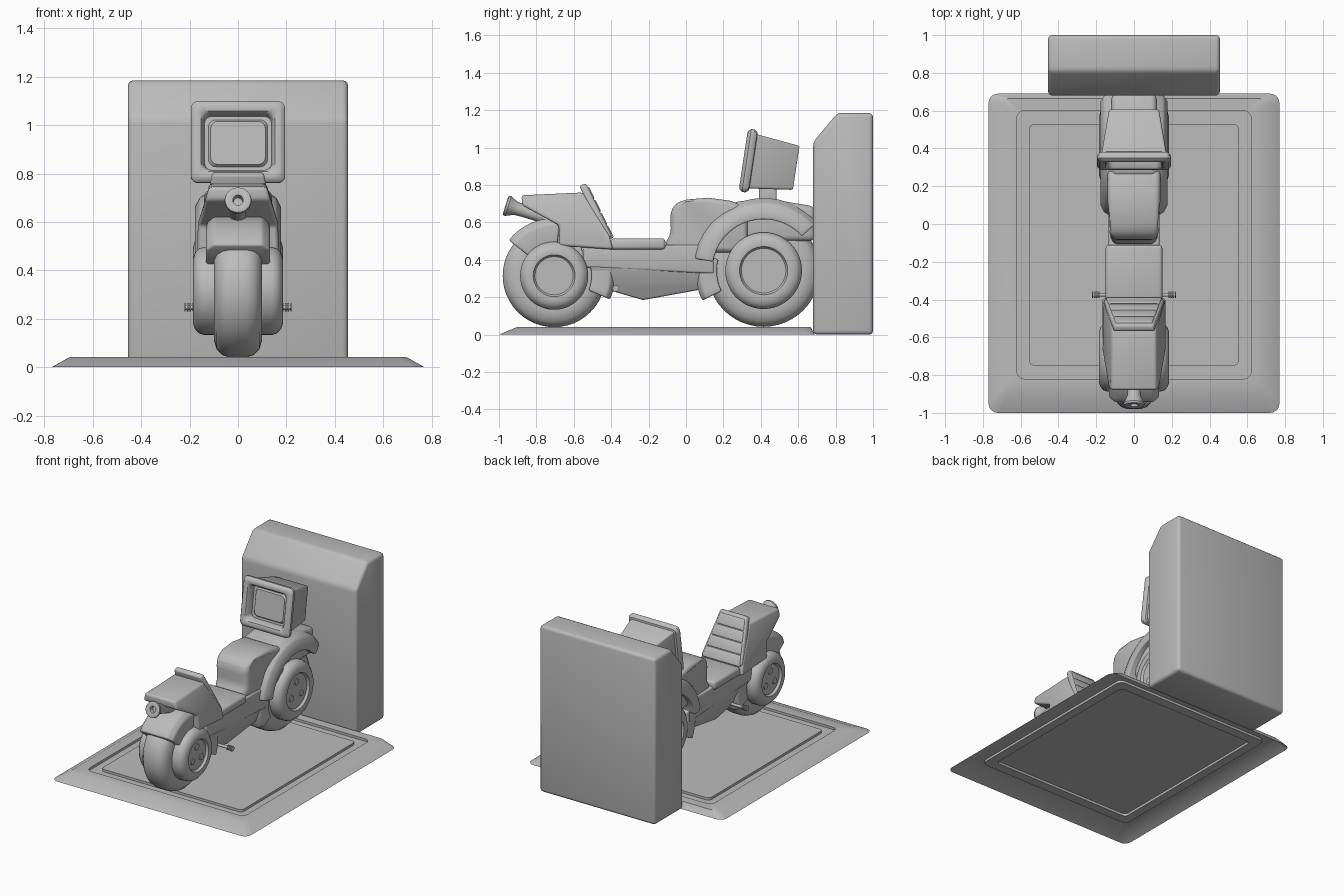
import bpy, bmesh
from math import sin, cos, radians, pi
from mathutils import Matrix

cube = bpy.data.objects.get("Cube")
if cube:
    bpy.data.objects.remove(cube)

GREY = bpy.data.materials.new("plain grey")
GREY.use_nodes = True
GREY.diffuse_color = (0.5, 0.5, 0.5, 1)
GREY.node_tree.nodes["Principled BSDF"].inputs["Base Color"].default_value = (0.5, 0.5, 0.5, 1)


def finish(name, bm, bevel=0.0, matrix=None, solid=True):
    """Clean, round the hard edges, shade and link a mesh."""
    bmesh.ops.remove_doubles(bm, verts=bm.verts, dist=0.0002)
    bmesh.ops.recalc_face_normals(bm, faces=bm.faces)
    if bevel:
        hard = [e for e in bm.edges if len(e.link_faces) == 2 and e.calc_face_angle(0) > radians(28)]
        bmesh.ops.bevel(bm, geom=hard, offset=bevel, segments=3, profile=0.5,
                        affect='EDGES', clamp_overlap=True)
    if matrix:
        bm.transform(matrix)
    mesh = bpy.data.meshes.new(name)
    bm.to_mesh(mesh)
    bm.free()
    mesh.materials.append(GREY)
    obj = bpy.data.objects.new(name, mesh)
    bpy.context.collection.objects.link(obj)
    bpy.ops.object.select_all(action='DESELECT')
    obj.select_set(True)
    bpy.context.view_layer.objects.active = obj
    bpy.ops.object.shade_smooth_by_angle(angle=radians(38))
    return obj


def skin(rings, closed=True, loop=False, start=True, end=True):
    """Bridge rings of points into one surface."""
    bm = bmesh.new()
    vs = [[bm.verts.new(p) for p in ring] for ring in rings]
    n = len(vs[0])
    for i in range(len(vs) if loop else len(vs) - 1):
        a, b = vs[i], vs[(i + 1) % len(vs)]
        for j in range(n if closed else n - 1):
            k = (j + 1) % n
            bm.faces.new((a[j], a[k], b[k], b[j]))
    if not loop:
        if start:
            bm.faces.new(vs[0])
        if end:
            bm.faces.new(vs[-1])
    return bm


def side_shape(name, pts, width, bevel=0.015):
    """Side profile in (y, z) given a half width, fixed or by position."""
    w = width if callable(width) else lambda y, z: width
    rings = [[(s * w(y, z), y, z) for y, z in pts] for s in (-1, 1)]
    return finish(name, skin(rings), bevel)


def sweep(name, half, y, z, a0=0, a1=360, bevel=0.0):
    """Turn a mirrored (x, radius) section about a crosswise axis."""
    full = a1 - a0 == 360
    section = [(-x, r) for x, r in half] + [(x, r) for x, r in reversed(half)]
    n = 48 if full else max(6, int((a1 - a0) / 7))
    rings = []
    for i in range(n if full else n + 1):
        a = radians(a0 + (a1 - a0) * i / n)
        rings.append([(x, y + r * cos(a), z + r * sin(a)) for x, r in section])
    return finish(name, skin(rings, closed=not full, loop=full), bevel)


def rounded(x, y0, y1, r, place):
    """Rounded rectangle outline."""
    pts = []
    for cx, cy, a in ((x - r, y1 - r, 0), (r - x, y1 - r, 90), (r - x, y0 + r, 180), (x - r, y0 + r, 270)):
        for k in range(6):
            t = radians(a + 18 * k)
            pts.append(place(cx + r * cos(t), cy + r * sin(t)))
    return pts


def lathe(name, profile, matrix, n=24):
    """Turn an (axis, radius) profile about local z."""
    rings = [[(r * cos(2 * pi * i / n), r * sin(2 * pi * i / n), h) for i in range(n)] for h, r in profile]
    return finish(name, skin(rings), 0, matrix)


# Floor plate, an open shell with sloped rim and a groove
levels = [(0.77, -1, 0.69, 0, 0.05), (0.695, -0.90, 0.665, 0.042, 0.04),
          (0.62, -0.82, 0.60, 0.042, 0.04), (0.62, -0.82, 0.60, 0.025, 0.04),
          (0.555, -0.75, 0.53, 0.025, 0.03), (0.555, -0.75, 0.53, 0.042, 0.03)]
finish("floor_plate", skin([rounded(x, a, b, r, lambda u, v, z=z: (u, v, z))
                            for x, a, b, z, r in levels], start=False))

# Rear cabinet
side_shape("rear_cabinet", [(0.68, 0), (0.68, 1.03), (0.81, 1.185), (1, 1.185), (1, 0)], 0.455, 0.022)


# Wheels with bulging side drums, rims and bolts
def wheel(label, y, z, R, drum, rim):
    half = [(0.168, 0), (0.168, rim - 0.006), (0.174, rim), (0.184, rim + 0.004), (0.186, rim + 0.025),
            (0.178, drum - 0.025), (0.16, drum - 0.006), (0.14, drum), (0.10, drum),
            (0.10, R - 0.075), (0.088, R - 0.035), (0.065, R - 0.012), (0.035, R - 0.002)]
    sweep(label + "_wheel", half, y, z)
    for s in (-1, 1):
        for k in range(3):
            a = radians(90 + 120 * k)
            spot = Matrix.Translation((s * 0.166, y + 0.53 * rim * cos(a), z + 0.53 * rim * sin(a)))
            lathe(label + "_wheel_bolt", [(0, 0.022), (0.008, 0.022)],
                  spot @ Matrix.Rotation(s * pi / 2, 4, 'Y'), 16)


wheel("front", -0.705, 0.315, 0.277, 0.182, 0.108)
wheel("rear", 0.415, 0.342, 0.302, 0.205, 0.125)

# Guards around the wheels
sweep("front_fender", [(0.132, 0.17), (0.132, 0.275), (0.10, 0.308)], -0.705, 0.315, 84, 142, 0.01)
sweep("front_mudguard", [(0.13, 0.20), (0.13, 0.30), (0.10, 0.325)], -0.705, 0.315, -23, 45, 0.01)
sweep("rear_fender", [(0.178, 0.275), (0.178, 0.32), (0.158, 0.36), (0.11, 0.388)], 0.415, 0.342, 42, 170, 0.008)
sweep("rear_mudguard", [(0.13, 0.25), (0.13, 0.34), (0.10, 0.365)], 0.415, 0.342, 166, 206, 0.01)
side_shape("tail_block", [(0.25, 0.5), (0.25, 0.71), (0.45, 0.725), (0.69, 0.685), (0.69, 0.5)], 0.12, 0.03)

# Central frame and belly
side_shape("frame_beam", [(-0.55, 0.36), (-0.55, 0.48), (0.15, 0.48), (0.15, 0.325)], 0.135, 0.012)
side_shape("belly", [(-0.52, 0.365), (-0.42, 0.24), (-0.23, 0.185), (0.10, 0.245), (0.14, 0.34)],
           lambda y, z: 0.075 + 0.35 * (z - 0.185), 0.01)

# Nose cowl with lamp horn
side_shape("front_cowl", [(-0.875, 0.69), (-0.88, 0.745), (-0.55, 0.76), (-0.41, 0.53), (-0.39, 0.455),
                          (-0.68, 0.475), (-0.68, 0.585)],
           lambda y, z: min(0.168, 0.118 + 0.28 * max(0, 0.75 - z)), 0.015)
lathe("lamp_horn", [(0.035, 0.0), (0.035, 0.018), (0.005, 0.022), (0, 0.045), (0.004, 0.054), (0.015, 0.056),
                    (0.03, 0.048), (0.06, 0.036), (0.10, 0.034), (0.22, 0.034)],
      Matrix.Translation((0, -0.965, 0.692)) @ Matrix.Rotation(radians(-107), 4, 'X'))


# Padded backrest
def rest_width(y, z):
    return 0.105 + 0.19 * (0.81 - z)


side_shape("backrest_shell", [(-0.57, 0.795), (-0.535, 0.81), (-0.395, 0.525), (-0.44, 0.51)], rest_width, 0.012)
for i in range(4):
    y, z = -0.53 + 0.034 * i, 0.79 - 0.069 * i
    side_shape("backrest_pad", [(y - 0.02, z - 0.008), (y + 0.01, z + 0.002),
                                (y + 0.043, z - 0.064), (y + 0.013, z - 0.074)],
               lambda y, z: rest_width(y, z) - 0.012, 0.009)

# Seat cushion and tank
side_shape("seat", [(-0.42, 0.455), (-0.40, 0.515), (-0.11, 0.515), (-0.11, 0.455)], 0.15, 0.018)
side_shape("tank", [(-0.11, 0.44), (-0.105, 0.50), (-0.08, 0.54), (-0.085, 0.65), (-0.06, 0.70), (0.0, 0.722),
                    (0.12, 0.732), (0.24, 0.715), (0.33, 0.68), (0.33, 0.44)],
           lambda y, z: 0.14 - 0.025 * max(0, -y / 0.1), 0.03)

# Foot pegs with ribs
for s in (-1, 1):
    turn = Matrix.Translation((s * 0.08, -0.375, 0.247)) @ Matrix.Rotation(s * pi / 2, 4, 'Y')
    lathe("foot_peg", [(0, 0.01), (0.138, 0.01)], turn, 12)
    for k in range(4):
        lathe("foot_peg_rib", [(0.103 + 0.011 * k, 0.018), (0.109 + 0.011 * k, 0.018)], turn, 12)

# Monitor on its post, leaning back
side_shape("monitor_post", [(0.39, 0.68), (0.39, 0.81), (0.485, 0.81), (0.485, 0.68)], 0.06, 0.012)
lean = Matrix.Translation((0, 0.332, 0.93)) @ Matrix.Rotation(radians(-8.5), 4, 'X')


def panel_rings(levels):
    return [rounded(x, -h, h, r, lambda u, v, y=y: (u, y, v)) for x, h, y, r in levels]


finish("monitor_bezel", skin(panel_rings([
    (0.165, 0.143, 0.03, 0.02), (0.184, 0.159, 0.026, 0.025), (0.195, 0.17, 0.01, 0.03),
    (0.195, 0.17, -0.008, 0.03), (0.184, 0.159, -0.022, 0.03), (0.17, 0.145, -0.026, 0.03),
    (0.152, 0.127, -0.022, 0.03), (0.142, 0.117, -0.008, 0.03), (0.138, 0.113, 0.035, 0.03),
    (0.122, 0.098, 0.035, 0.03), (0.113, 0.09, 0.022, 0.03)]), start=False), 0, lean)
finish("monitor_housing", skin(panel_rings([
    (0.172, 0.147, 0.02, 0.012), (0.134, 0.12, 0.25, 0.012), (0.128, 0.114, 0.26, 0.012)]), start=False), 0, lean)
